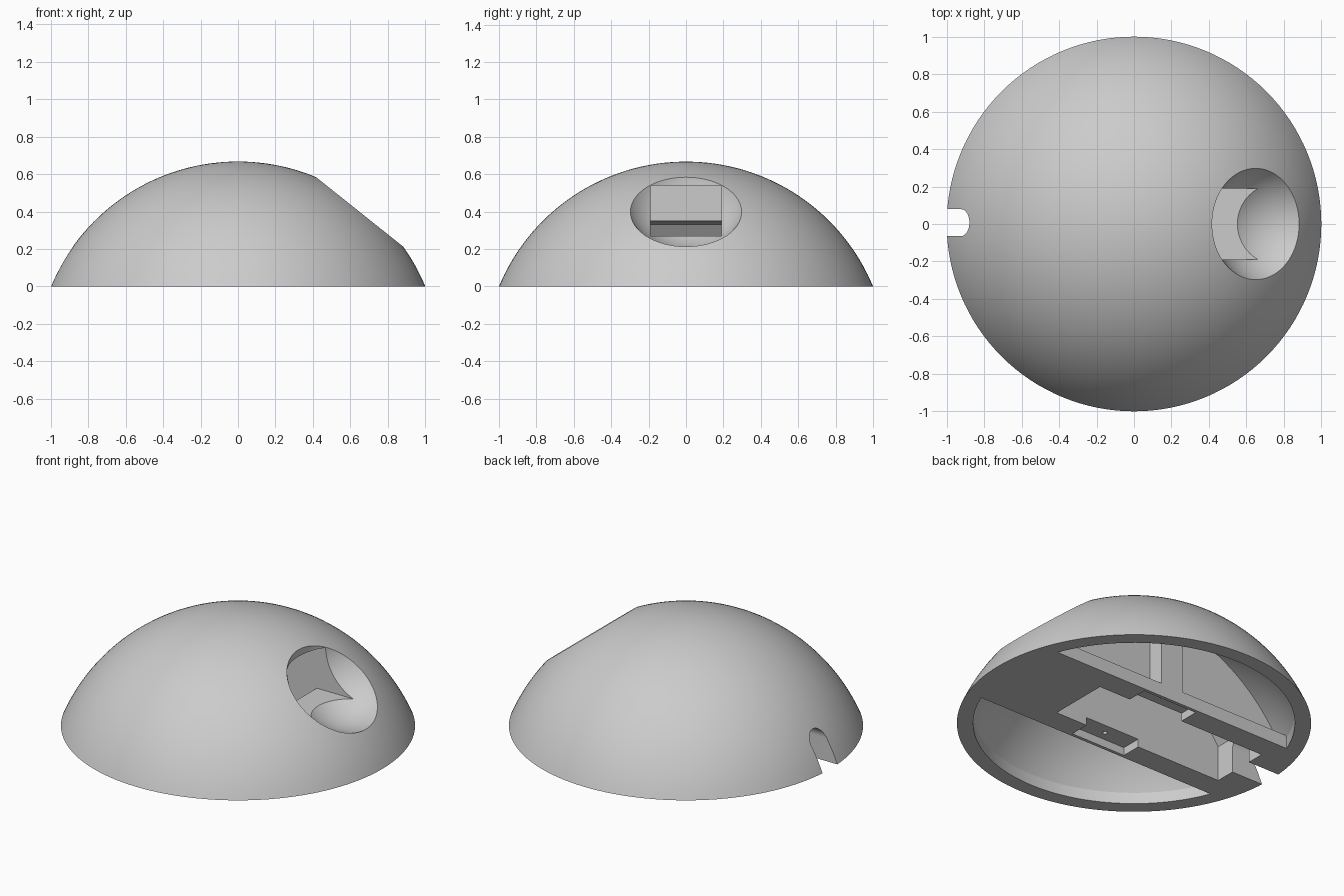
import bpy, bmesh, math
from mathutils import Matrix, Vector

if "Cube" in bpy.data.objects:
    bpy.data.objects.remove(bpy.data.objects["Cube"])

grey = bpy.data.materials.new("plain grey")
grey.use_nodes = True
grey.diffuse_color = (0.6, 0.6, 0.6, 1)
grey.node_tree.nodes["Principled BSDF"].inputs["Base Color"].default_value = (0.6, 0.6, 0.6, 1)

CENTRE = -0.416   # height of the dome's sphere centre


def finish(bm, name):
    bmesh.ops.recalc_face_normals(bm, faces=bm.faces)
    mesh = bpy.data.meshes.new(name)
    bm.to_mesh(mesh)
    bm.free()
    mesh.materials.append(grey)
    ob = bpy.data.objects.new(name, mesh)
    bpy.context.collection.objects.link(ob)
    return ob


def box(name, x, y, z):
    bm = bmesh.new()
    bmesh.ops.create_cube(bm, size=1)
    for v in bm.verts:
        v.co = [lo + (c + 0.5) * (hi - lo) for c, (lo, hi) in zip(v.co, (x, y, z))]
    return finish(bm, name)


def ball(name, centre, radius):
    bm = bmesh.new()
    bmesh.ops.create_uvsphere(bm, u_segments=96, v_segments=64, radius=radius,
                              matrix=Matrix.Translation(centre))
    return finish(bm, name)


def rod(name, centre, radius, length, rotation=Matrix()):
    bm = bmesh.new()
    bmesh.ops.create_cone(bm, cap_ends=True, segments=48, radius1=radius, radius2=radius,
                          depth=length, matrix=Matrix.Translation(centre) @ rotation)
    return finish(bm, name)


def prism(name, outline, half_width):
    """Side outline in x and z, extruded across y."""
    bm = bmesh.new()
    face = bm.faces.new([bm.verts.new((x, -half_width, z)) for x, z in outline])
    grown = bmesh.ops.extrude_face_region(bm, geom=[face])["geom"]
    moved = [g for g in grown if isinstance(g, bmesh.types.BMVert)]
    bmesh.ops.translate(bm, verts=moved, vec=(0, 2 * half_width, 0))
    return finish(bm, name)


def cap(name, radius, low, skirt=None, steps=40):
    """Spherical cap above height low, with an optional straight skirt below it."""
    start = math.acos((low - CENTRE) / radius)
    profile = [(radius * math.sin(start * i / steps), CENTRE + radius * math.cos(start * i / steps))
               for i in range(1, steps + 1)]
    if skirt is not None:
        profile.append((profile[-1][0], skirt))
    n = 128
    bm = bmesh.new()
    top = bm.verts.new((0, 0, CENTRE + radius))
    rings = [[bm.verts.new((r * math.cos(math.tau * k / n), r * math.sin(math.tau * k / n), z))
              for k in range(n)] for r, z in profile]
    for k in range(n):
        j = (k + 1) % n
        bm.faces.new((top, rings[0][k], rings[0][j]))
        for a, b in zip(rings, rings[1:]):
            bm.faces.new((a[k], b[k], b[j], a[j]))
    bm.faces.new(rings[-1])
    return finish(bm, name)


def carve(target, cutter):
    mod = target.modifiers.new("carve", "BOOLEAN")
    mod.operation = "DIFFERENCE"
    mod.solver = "EXACT"
    mod.object = cutter
    bpy.context.view_layer.objects.active = target
    bpy.ops.object.modifier_apply(modifier=mod.name)
    bpy.data.objects.remove(cutter)


dome = cap("dome_housing", math.hypot(1, CENTRE), 0)
dish_centre = Vector((0.77, 0, 0.55))

# Hollow inside, leaving the central spine, screw bosses and dish backing solid
hollow = cap("hollow", 1.03, 0.07, skirt=-0.1)
carve(hollow, box("spine_flange", (-1.2, 1.2), (-0.335, 0.335), (-0.2, 0.083)))
carve(hollow, box("spine_web", (-1.2, 1.2), (-0.235, 0.235), (-0.3, 1)))
carve(hollow, box("screw_bosses", (-0.08, 0.08), (-0.335, 0.335), (0.04, 1.1)))
carve(hollow, ball("dish_backing", dish_centre, 0.4))
carve(dome, hollow)

# Round dish in the sloping side
carve(dome, ball("dish", dish_centre, 0.355))

# Channel through the spine with a window into the dish
channel = [(-0.78, -0.1), (-0.78, 0.22), (-0.70, 0.33), (-0.43, 0.35), (-0.43, 0.54),
           (0.75, 0.54), (0.75, 0.27), (0.41, 0.27), (0.41, -0.1)]
carve(dome, prism("channel", channel, 0.19))

# Shallow mounting pockets with screw holes on both sides of the channel
for side in (-1, 1):
    edges = sorted((side * 0.15, side * 0.315))
    carve(dome, box("pocket", (-0.19, 0.19), edges, (-0.1, 0.05)))
    carve(dome, rod("screw_hole", (0, side * 0.255, 0.1), 0.013, 0.3))

# Arched cable notch
turn = Matrix.Rotation(math.pi / 2, 4, "Y")
carve(dome, box("notch_slot", (-1.2, -0.7), (-0.065, 0.079), (-0.1, 0.145)))
carve(dome, rod("notch_arch", (-0.95, 0.007, 0.145), 0.072, 0.5, turn))

bpy.ops.object.select_all(action="DESELECT")
dome.select_set(True)
bpy.context.view_layer.objects.active = dome
bpy.ops.object.shade_smooth_by_angle(angle=math.radians(25))
